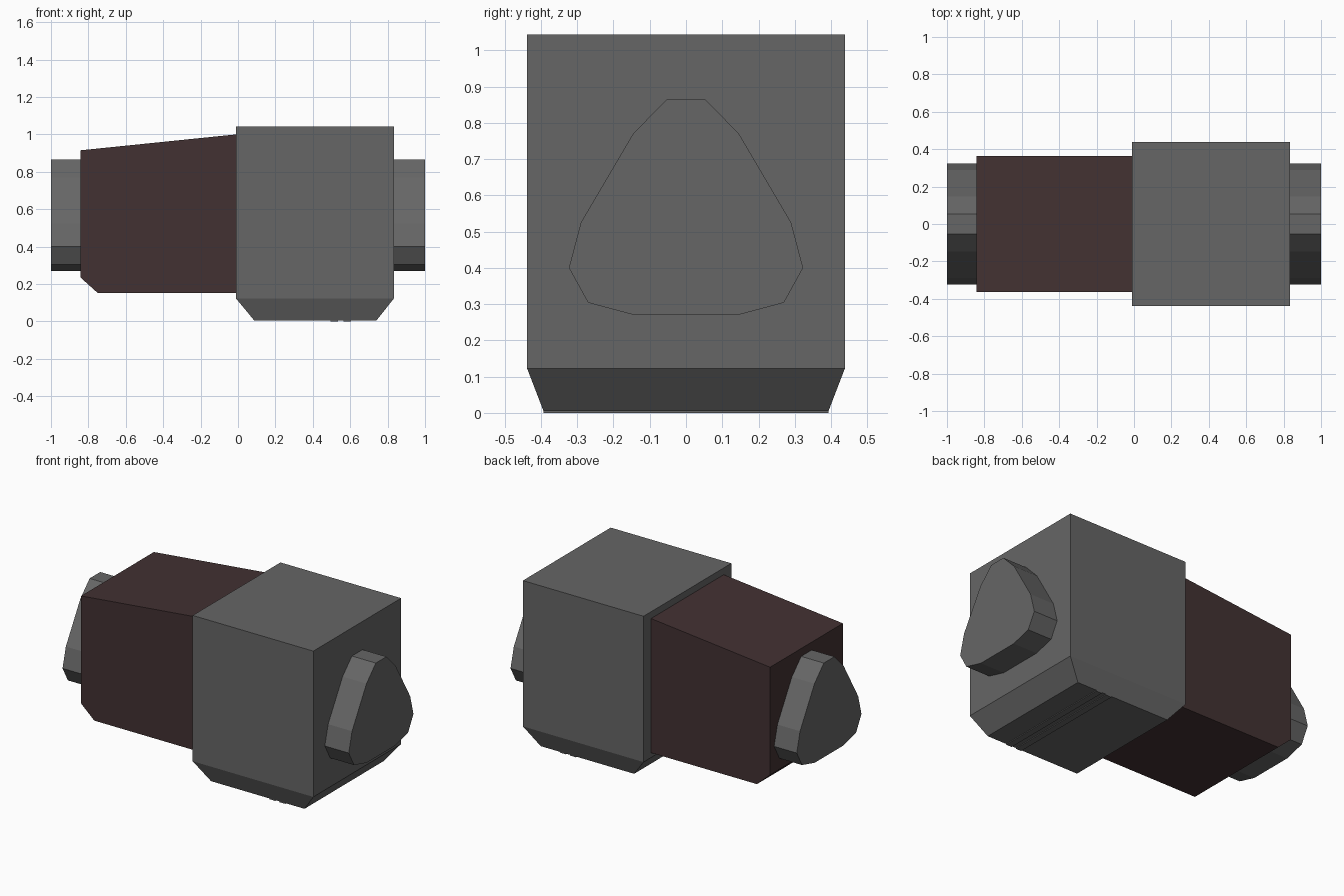
import bpy, bmesh

if "Cube" in bpy.data.objects:
    bpy.data.objects.remove(bpy.data.objects["Cube"])


def material(name, rgb):
    m = bpy.data.materials.new(name)
    m.diffuse_color = (*rgb, 1)
    m.use_nodes = True
    m.node_tree.nodes["Principled BSDF"].inputs["Base Color"].default_value = m.diffuse_color
    return m


GREY = material("dark grey metal", (0.133, 0.133, 0.133))
BROWN = material("dark brown", (0.055, 0.031, 0.032))


def loft(name, rings, mat):
    """Join equal-length rings of points into a closed flat-shaded solid."""
    bm = bmesh.new()
    loops = [[bm.verts.new(p) for p in ring] for ring in rings]
    n = len(loops[0])
    for a, b in zip(loops, loops[1:]):
        for i in range(n):
            j = (i + 1) % n
            bm.faces.new((a[i], a[j], b[j], b[i]))
    bm.faces.new(loops[0])
    bm.faces.new(loops[-1])
    bmesh.ops.recalc_face_normals(bm, faces=bm.faces)
    me = bpy.data.meshes.new(name)
    bm.to_mesh(me)
    bm.free()
    me.materials.append(mat)
    ob = bpy.data.objects.new(name, me)
    bpy.context.collection.objects.link(ob)
    return ob


def rect(x0, x1, y, z):
    return [(x0, -y, z), (x1, -y, z), (x1, y, z), (x0, y, z)]


# Large block with a tapered foot
loft("head_block", [rect(0.087, 0.74, 0.393, 0.005),
                    rect(-0.01, 0.833, 0.438, 0.122),
                    rect(-0.01, 0.833, 0.438, 1.043)], GREY)

# Thin ribs across the underside
for i, x in enumerate((0.585, 0.515)):
    loft(f"underside_rib_{i + 1}", [rect(x - 0.02, x + 0.02, 0.393, 0.0),
                                    rect(x - 0.02, x + 0.02, 0.393, 0.006)], GREY)

# Brown body with sloping top and a cut lower end
side = [(-0.842, 0.235), (-0.75, 0.152), (-0.01, 0.152), (-0.01, 1.0), (-0.842, 0.915)]
loft("rear_body", [[(x, y, z) for x, z in side] for y in (-0.363, 0.363)], BROWN)

# Rounded triangular bar showing at both ends
half = [(0.053, 0.865), (0.146, 0.77), (0.29, 0.525), (0.323, 0.4), (0.27, 0.304), (0.143, 0.27)]
outline = half + [(-y, z) for y, z in reversed(half)]
loft("core_bar", [[(x, y, z) for y, z in outline] for x in (-1, 1)], GREY)
